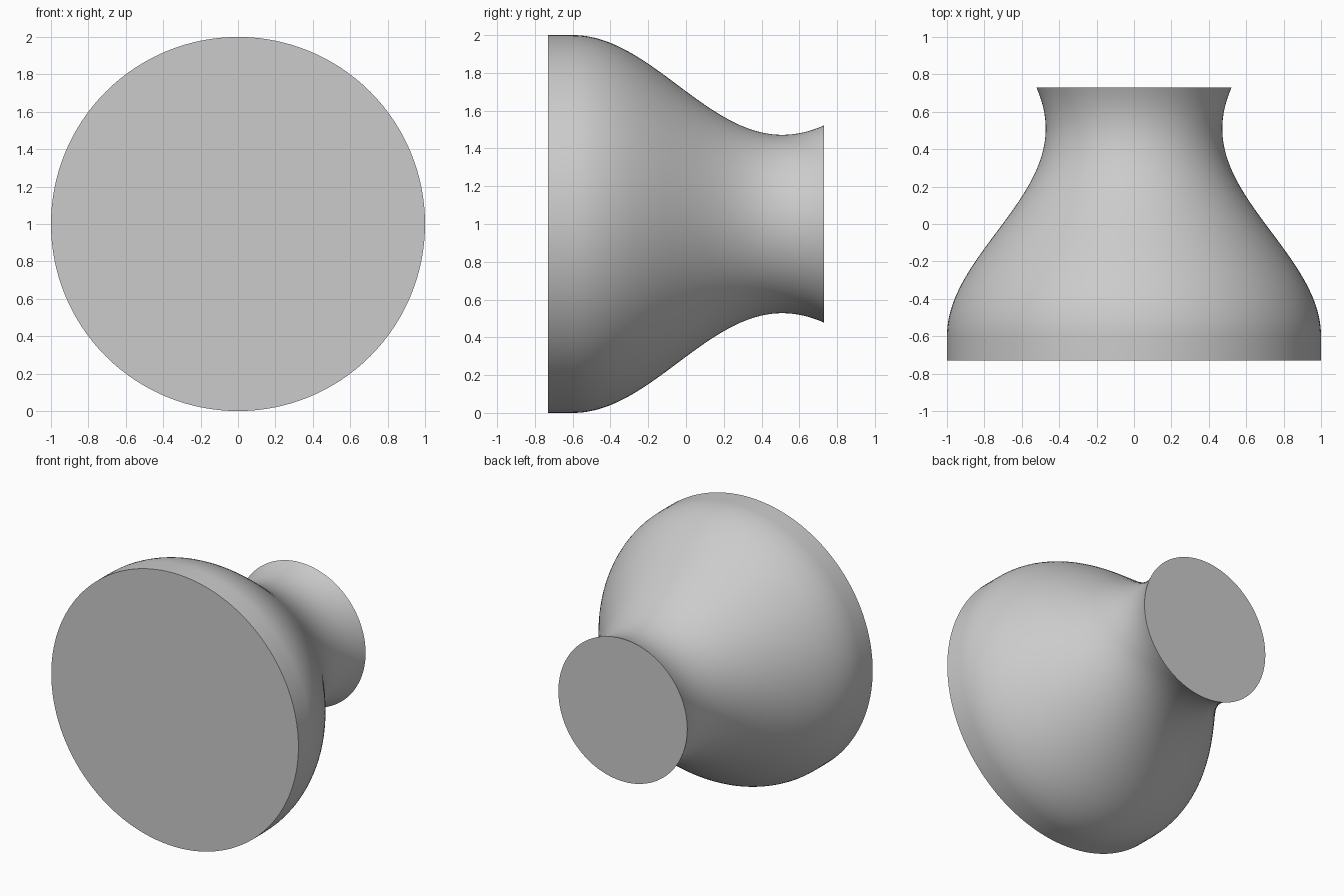
import bpy
import bmesh
from math import sin, cos, pi, radians

cube = bpy.data.objects.get("Cube")
if cube:
    bpy.data.objects.remove(cube, do_unlink=True)

# Single plain grey material
grey = bpy.data.materials.new("plain grey")
grey.use_nodes = True
colour = (0.6, 0.6, 0.6, 1)
grey.diffuse_color = colour
grey.node_tree.nodes["Principled BSDF"].inputs["Base Color"].default_value = colour

SIDES = 128
STEPS = 48
FRONT, RIM, BACK = -0.73, -0.6, 0.73


def radius(y):
    """Straight rim, then a cosine sweep into the waist and flared end."""
    if y <= RIM:
        return 1.0
    return 0.736 + 0.264 * cos(pi * (y - RIM) / 1.11)


# Knob body: profile turned around the y axis, closed by flat caps
stations = [FRONT] + [RIM + (BACK - RIM) * i / STEPS for i in range(STEPS + 1)]
bm = bmesh.new()
rings = []
for y in stations:
    r = radius(y)
    angles = [2 * pi * k / SIDES for k in range(SIDES)]
    rings.append([bm.verts.new((r * cos(a), y, 1 + r * sin(a))) for a in angles])
for near, far in zip(rings, rings[1:]):
    for k in range(SIDES):
        n = (k + 1) % SIDES
        bm.faces.new((near[k], near[n], far[n], far[k]))
bm.faces.new(rings[0])
bm.faces.new(rings[-1])
bmesh.ops.recalc_face_normals(bm, faces=bm.faces)

mesh = bpy.data.meshes.new("knob_body")
bm.to_mesh(mesh)
bm.free()
mesh.materials.append(grey)
knob = bpy.data.objects.new("knob_body", mesh)
bpy.context.collection.objects.link(knob)

# Smooth sides with crisp cap edges
bpy.ops.object.select_all(action="DESELECT")
knob.select_set(True)
bpy.context.view_layer.objects.active = knob
bpy.ops.object.shade_smooth_by_angle(angle=radians(30))
